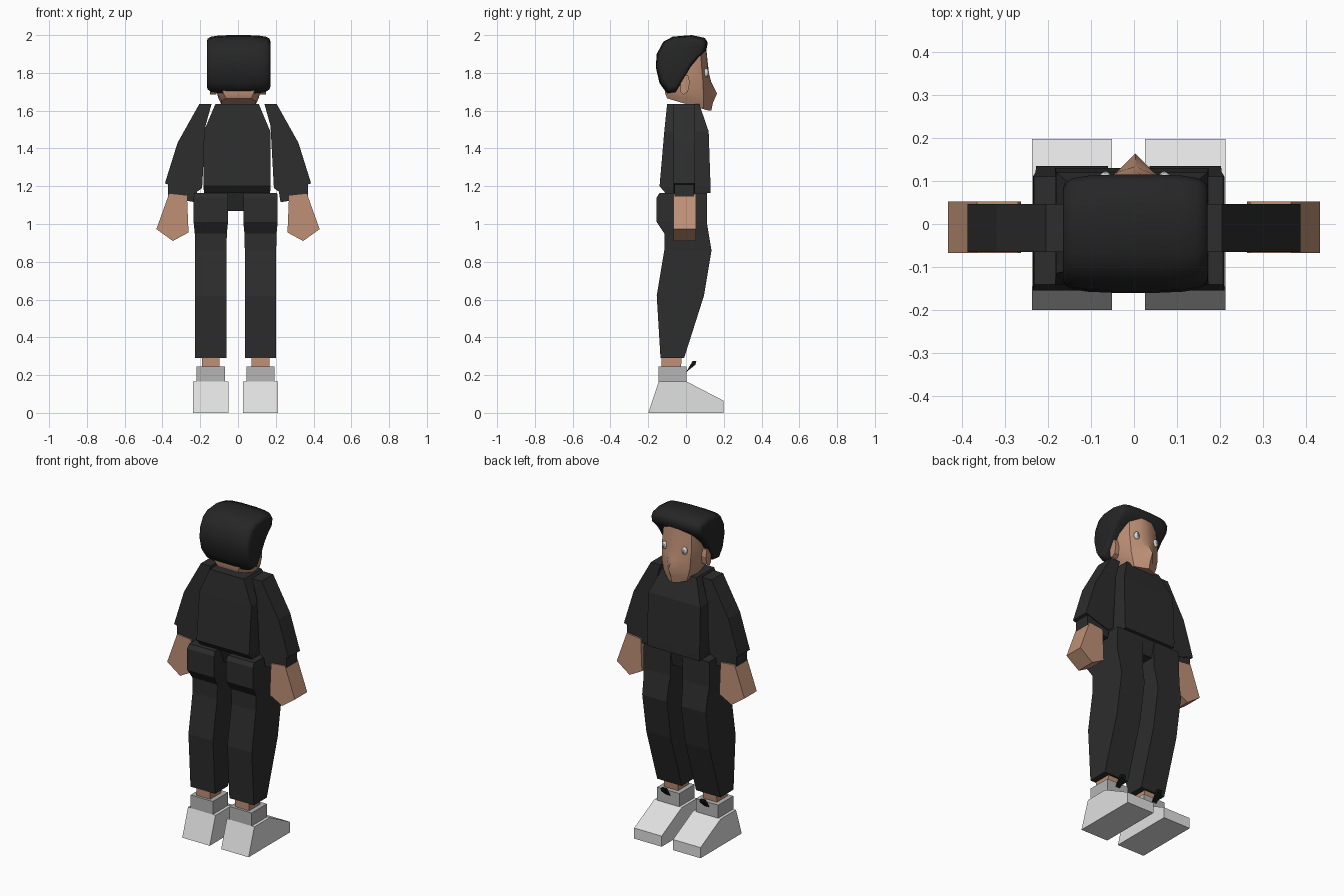
import bpy
import bmesh
from mathutils import Vector

cube = bpy.data.objects.get("Cube")
if cube:
    bpy.data.objects.remove(cube)


def material(name, r, g, b):
    m = bpy.data.materials.new(name)
    m.use_nodes = True
    m.diffuse_color = (r, g, b, 1)
    m.node_tree.nodes["Principled BSDF"].inputs["Base Color"].default_value = (r, g, b, 1)
    return m


CLOTH = material("black cloth", 0.026, 0.026, 0.026)
HAIR = material("black hair", 0.019, 0.019, 0.019)
SKIN = material("skin", 0.52, 0.28, 0.18)
WHITE = material("white shoe", 0.75, 0.75, 0.75)
GREY = material("grey shoe collar", 0.46, 0.46, 0.46)
LACE = material("black lace", 0.006, 0.008, 0.008)
EYE = material("eye white", 0.7, 0.7, 0.7)
IRIS = material("grey iris", 0.2, 0.27, 0.29)


def loft(name, rings, mat, smooth=None):
    """Skin a list of equal-length rings and cap both ends."""
    bm = bmesh.new()
    loops = [[bm.verts.new(p) for p in ring] for ring in rings]
    n = len(loops[0])
    for a, b in zip(loops, loops[1:]):
        for i in range(n):
            j = (i + 1) % n
            bm.faces.new((a[i], a[j], b[j], b[i]))
    bm.faces.new(loops[0])
    bm.faces.new(loops[-1])
    bmesh.ops.recalc_face_normals(bm, faces=bm.faces)
    mesh = bpy.data.meshes.new(name)
    bm.to_mesh(mesh)
    bm.free()
    mesh.materials.append(mat)
    obj = bpy.data.objects.new(name, mesh)
    bpy.context.collection.objects.link(obj)
    if smooth:
        shade(obj, smooth)
    return obj


def shade(obj, angle):
    bpy.ops.object.select_all(action='DESELECT')
    obj.select_set(True)
    bpy.context.view_layer.objects.active = obj
    bpy.ops.object.shade_smooth_by_angle(angle=angle)


def stack(name, cx, levels, mat):
    """Stack of rectangles: z, half width, back y, front y."""
    return loft(name, [[(cx - w, y0, z), (cx + w, y0, z), (cx + w, y1, z), (cx - w, y1, z)]
                       for z, w, y0, y1 in levels], mat)


def side_prism(name, outline, x0, x1, mat):
    return loft(name, [[(x, y, z) for y, z in outline] for x in (x0, x1)], mat)


def front_prism(name, outline, side, y0, y1, mat):
    return loft(name, [[(side * x, y, z) for x, z in outline] for y in (y0, y1)], mat)


def ball(name, loc, size, mat):
    bpy.ops.mesh.primitive_uv_sphere_add(segments=12, ring_count=8, radius=1, location=loc)
    obj = bpy.context.object
    obj.name = name
    obj.scale = size
    obj.data.materials.append(mat)
    shade(obj, 1.0)


# Sweater body and crotch of the trousers
stack("sweater_body", -0.005, [
    (1.165, 0.175, -0.11, 0.13), (1.2, 0.178, -0.14, 0.13),
    (1.49, 0.176, -0.115, 0.12), (1.635, 0.115, -0.1, 0.07)], CLOTH)
stack("trouser_crotch", -0.012, [
    (1.07, 0.05, -0.06, 0.09), (1.17, 0.06, -0.1, 0.11)], CLOTH)

# Legs and shoes
LEG = [(0.29, 0.083, -0.135, -0.01), (0.62, 0.083, -0.155, 0.095),
       (0.86, 0.083, -0.115, 0.135), (0.95, 0.085, -0.115, 0.12),
       (1.01, 0.091, -0.155, 0.11), (1.14, 0.091, -0.155, 0.11),
       (1.165, 0.088, -0.14, 0.11)]
SHOE = [(-0.2, 0), (-0.145, 0.165), (0.005, 0.165), (0.198, 0.065), (0.198, 0)]
LACES = [(0, 0.215), (0.035, 0.275), (0.055, 0.275), (0.05, 0.255)]
for label, cx in (("right", -0.144), ("left", 0.119)):
    stack(label + "_trouser_leg", cx, LEG, CLOTH)
    stack(label + "_ankle", cx, [(0.2, 0.047, -0.13, -0.03), (0.32, 0.047, -0.13, -0.02)], SKIN)
    stack(label + "_shoe_collar", cx, [(0.155, 0.075, -0.145, 0.002),
                                       (0.245, 0.075, -0.145, 0.002)], GREY)
    side_prism(label + "_shoe", SHOE, cx - 0.093, cx + 0.093, WHITE)
    side_prism(label + "_lace", LACES, cx - 0.015, cx + 0.015, LACE)

# Arms
SLEEVE = [(0.14, 1.635), (0.205, 1.635), (0.32, 1.43), (0.387, 1.215), (0.225, 1.165),
          (0.19, 1.19), (0.172, 1.52)]
CUFF = [(0.37, 1.22), (0.37, 1.14), (0.225, 1.115), (0.215, 1.18)]
HAND = [(0.27, 1.15), (0.262, 0.955), (0.345, 0.91), (0.432, 0.973), (0.365, 1.16)]
for label, side in (("right", -1), ("left", 1)):
    front_prism(label + "_sleeve", SLEEVE, side, -0.065, 0.047, CLOTH)
    front_prism(label + "_cuff", CUFF, side, -0.06, 0.042, CLOTH)
    front_prism(label + "_hand", HAND, side, -0.067, 0.052, SKIN)


# Head: rings with a pointed nose ridge, sloping up towards the nape
def head_ring(zf, zb, w, yf, yb, nose):
    half = [(0.35 * w, yf), (0.8 * w, yf - 0.03), (w, 0.02), (w, -0.05), (0.75 * w, yb)]
    flat = [(0, yf + nose)] + half + [(-x, y) for x, y in reversed(half)]
    return [(x + 0.003, y, zf + (zb - zf) * min(1, max(0, (yf - y) / (yf - yb))))
            for x, y in flat]


HEAD = [(1.6, 1.665, 0.09, 0.12, -0.1, 0.014), (1.64, 1.69, 0.105, 0.124, -0.11, 0.018),
        (1.69, 1.72, 0.118, 0.122, -0.11, 0.042), (1.75, 1.76, 0.122, 0.12, -0.11, 0.014),
        (1.8, 1.8, 0.125, 0.115, -0.11, 0.006), (1.95, 1.95, 0.115, 0.105, -0.1, 0)]
loft("head", [head_ring(*level) for level in HEAD], SKIN, 0.6)

# Ears and eyes
EAR = [(-0.03, 1.7), (-0.015, 1.685), (0.01, 1.7), (0.02, 1.75), (0.01, 1.79), (-0.03, 1.79)]
for label, side in (("right", -1), ("left", 1)):
    side_prism(label + "_ear", EAR, side * 0.115, side * 0.148, SKIN)
    ball(label + "_eye", (side * 0.068 + 0.002, 0.107, 1.8), (0.017, 0.013, 0.023), EYE)
    ball(label + "_iris", (side * 0.068 + 0.002, 0.115, 1.8), (0.009, 0.008, 0.012), IRIS)

# Hair: side outline swept across the head, shrinking at the sides
OUTLINE = [(0.1, 1.985), (0.115, 1.96), (0.108, 1.92), (0.06, 1.875), (0.025, 1.83),
           (-0.015, 1.76), (-0.055, 1.695), (-0.1, 1.69), (-0.14, 1.745), (-0.16, 1.83),
           (-0.155, 1.9), (-0.12, 1.965), (-0.07, 1.992), (0.03, 2.0)]
CENTRE = Vector((-0.03, 1.86))
STEPS = [(0.168, 0.78), (0.163, 0.87), (0.145, 0.94), (0.11, 0.98), (0.05, 1)]
sections = [(-x, s) for x, s in STEPS] + [(x, s) for x, s in reversed(STEPS)]
rings = []
for x, s in sections:
    points = [CENTRE + (Vector(p) - CENTRE) * s for p in OUTLINE]
    rings.append([(x + 0.003, p.x, p.y) for p in points])
loft("hair", rings, HAIR, 1.2)
